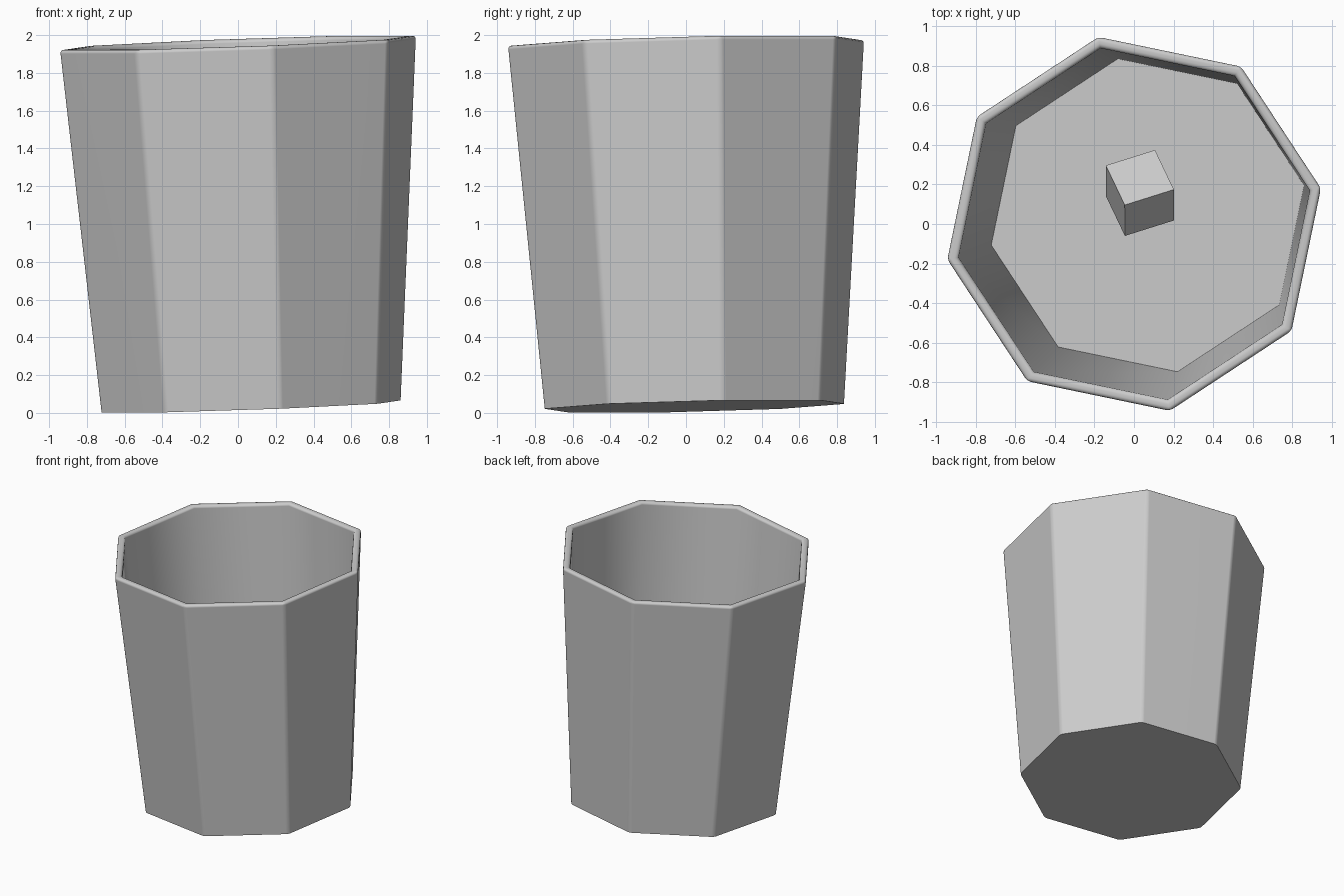
import bpy, bmesh
from math import cos, sin, radians
from mathutils import Matrix, Vector

old = bpy.data.objects.get("Cube")
if old:
    bpy.data.objects.remove(old, do_unlink=True)

grey = bpy.data.materials.new("light_grey")
grey.use_nodes = True
COLOUR = (0.6, 0.6, 0.6, 1)
grey.diffuse_color = COLOUR
grey.node_tree.nodes["Principled BSDF"].inputs["Base Color"].default_value = COLOUR


def add_object(name, bm):
    bmesh.ops.recalc_face_normals(bm, faces=bm.faces)
    mesh = bpy.data.meshes.new(name)
    bm.to_mesh(mesh)
    bm.free()
    mesh.materials.append(grey)
    obj = bpy.data.objects.new(name, mesh)
    bpy.context.collection.objects.link(obj)
    return obj


# Cup: octagonal rings from the underside, over the rim, down to the inner floor
SIDES, HEIGHT = 8, 1.926
PROFILE = [(0.81, 0), (0.963, HEIGHT), (0.905, HEIGHT), (0.805, 0.012)]
bm = bmesh.new()
rings = []
for r, z in PROFILE:
    angles = [radians(10.8 + 360 * i / SIDES) for i in range(SIDES)]
    rings.append([bm.verts.new((r * cos(a), r * sin(a), z)) for a in angles])
for low, high in zip(rings, rings[1:]):
    for i in range(SIDES):
        j = (i + 1) % SIDES
        bm.faces.new((low[i], low[j], high[j], high[i]))
bm.faces.new(rings[0])
bm.faces.new(rings[-1])

# Soften the outer corners and round the rim
soft = []
for i in range(SIDES):
    j = (i + 1) % SIDES
    soft += [bm.edges.get((rings[0][i], rings[1][i])),
             bm.edges.get((rings[1][i], rings[1][j])),
             bm.edges.get((rings[2][i], rings[2][j]))]
bmesh.ops.bevel(bm, geom=soft, offset=0.02, segments=3, profile=0.5,
                affect='EDGES', clamp_overlap=True)

cup = add_object("cup", bm)
bpy.ops.object.select_all(action='DESELECT')
cup.select_set(True)
bpy.context.view_layer.objects.active = cup
bpy.ops.object.shade_smooth_by_angle(angle=radians(50))
weighted = cup.modifiers.new("even_shading", 'WEIGHTED_NORMAL')
weighted.keep_sharp = True

# Lean the cup slightly, with its rim centred over the origin
axis = Vector((-0.036, -0.023, 1)).normalized()
lean = Vector((0, 0, 1)).rotation_difference(axis).to_matrix().to_4x4()
cup.matrix_world = Matrix.Translation(Vector((0, 0, 1.959)) - axis * HEIGHT) @ lean

# Small tumbled block lying inside the cup
bm = bmesh.new()
bmesh.ops.create_cube(bm, size=0.265)
block = add_object("inner_block", bm)
tumble = Matrix(((0.935, 0.352, 0), (0.303, -0.757, -0.587), (-0.207, 0.549, -0.815)))
block.matrix_world = Matrix.Translation((0.03, 0.157, 0.27)) @ tumble.to_4x4()
